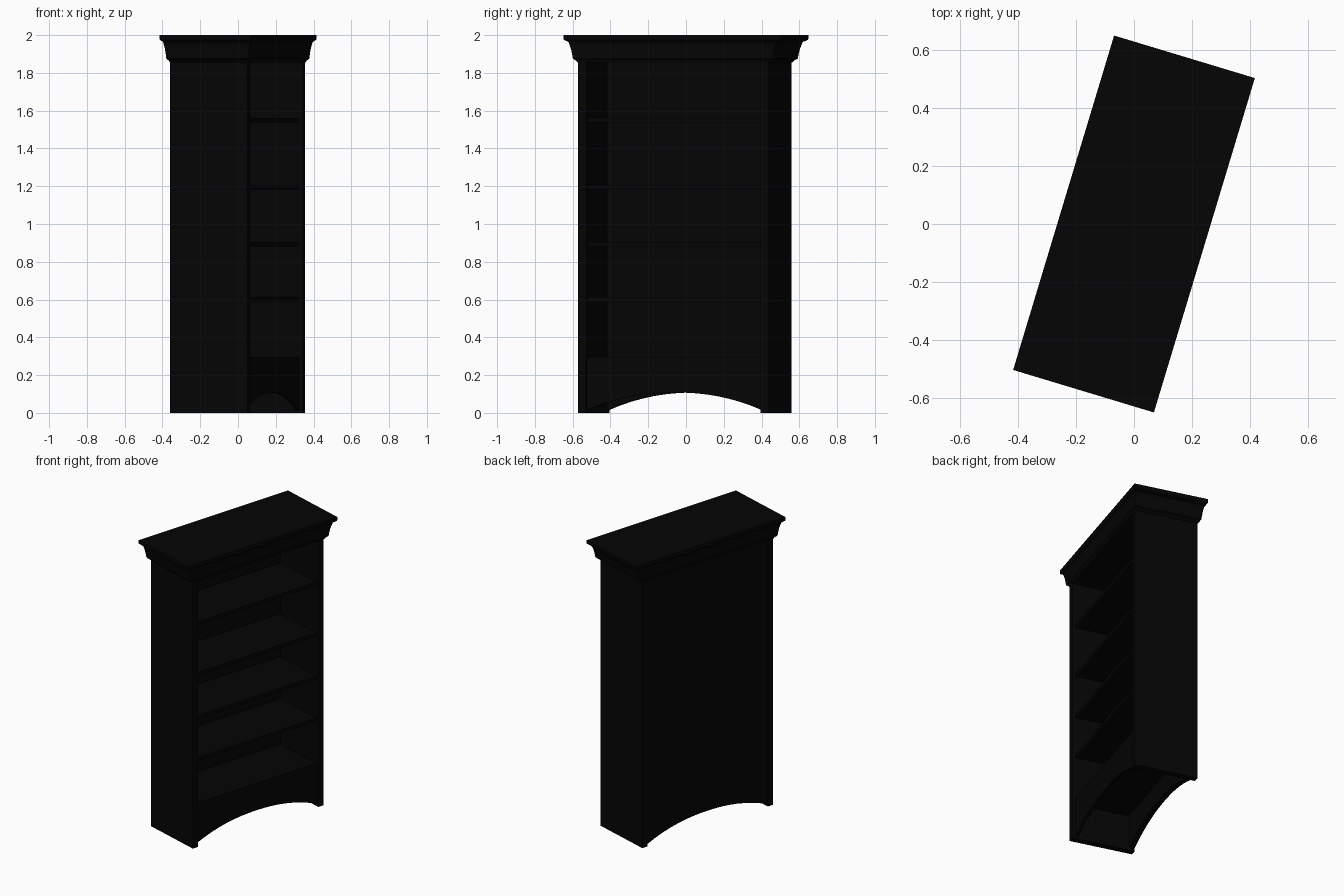
import bpy, bmesh, math
from mathutils import Matrix

if "Cube" in bpy.data.objects:
    bpy.data.objects.remove(bpy.data.objects["Cube"])

TURN = Matrix.Rotation(math.radians(-16.8), 4, 'Z')   # whole bookcase stands turned
HX, HY, T = 0.2145, 0.526, 0.043                     # body half depth, half width, side thickness
YC = -0.006                                          # body sits slightly off the crown centre
INNER = HY - T

mat = bpy.data.materials.new("black_paint")
mat.diffuse_color = (0.0015, 0.0015, 0.0015, 1)
mat.use_nodes = True
mat.node_tree.nodes["Principled BSDF"].inputs["Base Color"].default_value = mat.diffuse_color


def finish(name, bm):
    bmesh.ops.recalc_face_normals(bm, faces=bm.faces)
    bm.transform(TURN)
    me = bpy.data.meshes.new(name)
    bm.to_mesh(me)
    bm.free()
    me.materials.append(mat)
    ob = bpy.data.objects.new(name, me)
    bpy.context.collection.objects.link(ob)
    return ob


def box(name, x0, x1, y0, y1, z0, z1):
    bm = bmesh.new()
    bmesh.ops.create_cube(bm, size=1)
    bm.transform(Matrix.Translation(((x0 + x1) / 2, (y0 + y1) / 2 + YC, (z0 + z1) / 2))
                 @ Matrix.Diagonal((x1 - x0, y1 - y0, z1 - z0, 1)))
    return finish(name, bm)


def arched_panel(name, x0, x1, top, steps=16):
    """Upright panel between the sides with an arch cut into its lower edge."""
    bm = bmesh.new()
    rows = []
    for i in range(steps + 1):
        t = 2 * i / steps - 1
        y, z = t * INNER + YC, 0.108 - 0.093 * abs(t) ** 2.2
        rows.append([bm.verts.new(p) for p in
                     ((x0, y, z), (x1, y, z), (x1, y, top), (x0, y, top))])
    for a, b in zip(rows, rows[1:]):
        for k in range(4):
            n = (k + 1) % 4
            bm.faces.new((a[k], a[n], b[n], b[k]))
    bm.faces.new(rows[0])
    bm.faces.new(rows[-1])
    return finish(name, bm)


# Side panels
for label, s in (("left", -1), ("right", 1)):
    y0, y1 = sorted((s * INNER, s * HY))
    box(label + "_side", -HX, HX, y0, y1, 0, 1.87)

# Back panel and recessed front apron, both arched at the floor
arched_panel("back_panel", -0.211, -0.174, 1.865)
arched_panel("front_apron", 0.174, 0.194, 0.296)

# Bottom board and shelves
box("bottom_board", -0.174, 0.174, -INNER, INNER, 0.248, 0.296)
for i, z in enumerate((0.613, 0.905, 1.205, 1.56)):
    box(f"shelf_{i + 1}", -0.174, 0.194, -INNER, INNER, z - 0.023, z)

# Crown moulding: (share of overhang, height)
profile = [(0.02, 1.855), (0.15, 1.866), (0.36, 1.875), (0.40, 1.895),
           (0.48, 1.925), (0.60, 1.952), (0.66, 1.964), (0.95, 1.974),
           (1.0, 1.980), (1.0, 2.0)]
bm = bmesh.new()
rings = []
for f, z in profile:
    x, y = HX + 0.0385 * f, HY + 0.075 * f
    rings.append([bm.verts.new((a * x, b * y + YC * (1 - f), z))
                  for a, b in ((-1, -1), (1, -1), (1, 1), (-1, 1))])
for lo, hi in zip(rings, rings[1:]):
    for k in range(4):
        n = (k + 1) % 4
        bm.faces.new((lo[k], lo[n], hi[n], hi[k]))
bm.faces.new(rings[0])
bm.faces.new(rings[-1])
finish("crown_moulding", bm)
